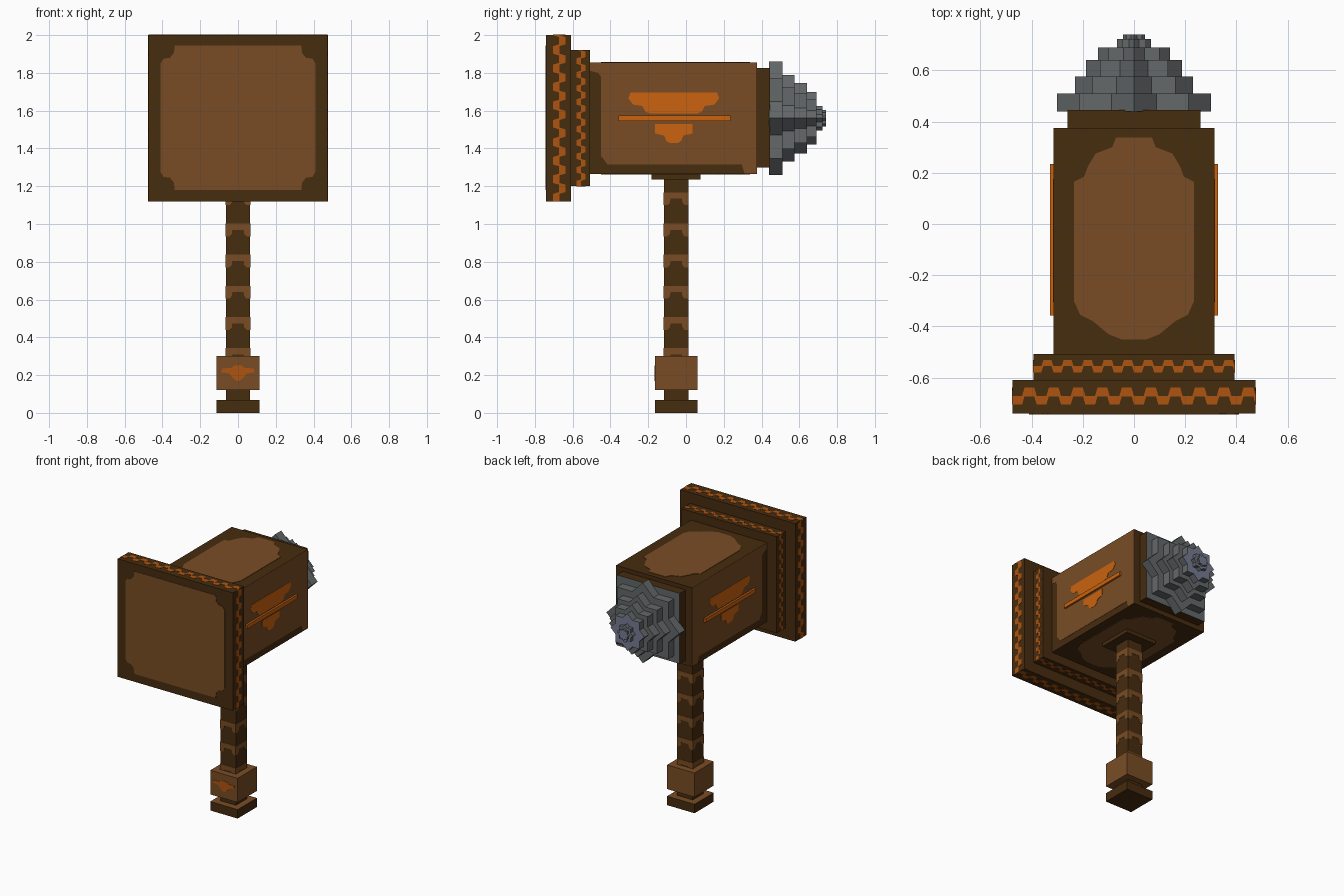
import bpy, bmesh, math

if "Cube" in bpy.data.objects:
    bpy.data.objects.remove(bpy.data.objects["Cube"])


def material(name, rgb):
    m = bpy.data.materials.new(name)
    m.diffuse_color = (*rgb, 1)
    m.use_nodes = True
    m.node_tree.nodes["Principled BSDF"].inputs["Base Color"].default_value = m.diffuse_color
    return m


BROWN = material("brown", (0.19, 0.073, 0.018))
DARK = material("dark_brown", (0.062, 0.025, 0.0048))
ORANGE = material("bright_orange", (0.60, 0.125, 0.005))
RUST = material("rust_orange", (0.42, 0.09, 0.005))
GREY = material("grey", (0.127, 0.138, 0.143))
BLUE = material("blue_grey", (0.18, 0.195, 0.28))


def prism(name, pts, axis, start, end, mats, cap_index=0):
    """Extrude an outline along an axis; cap_index colours the end cap."""
    def co(p, d):
        c = list(p)
        c.insert(axis, d)
        return c
    bm = bmesh.new()
    a = [bm.verts.new(co(p, start)) for p in pts]
    b = [bm.verts.new(co(p, end)) for p in pts]
    bm.faces.new(a)
    bm.faces.new(b).material_index = cap_index
    n = len(pts)
    for i in range(n):
        j = (i + 1) % n
        bm.faces.new((a[i], a[j], b[j], b[i]))
    bmesh.ops.recalc_face_normals(bm, faces=bm.faces)
    me = bpy.data.meshes.new(name)
    bm.to_mesh(me)
    bm.free()
    for m in mats:
        me.materials.append(m)
    ob = bpy.data.objects.new(name, me)
    bpy.context.collection.objects.link(ob)
    return ob


def box(name, x, y, z, mats, axis=2, cap_index=0):
    r = [x, y, z]
    start, end = r.pop(axis)
    (a0, a1), (b0, b1) = r
    return prism(name, [(a0, b0), (a1, b0), (a1, b1), (a0, b1)],
                 axis, start, end, mats, cap_index)


def plate(name, pts, axis, pos, sign, mat, t=0.003):
    return prism(name, pts, axis, pos - sign * t, pos + sign * t, [mat])


def mirror(half, centre=0):
    """Complete an outline that is symmetric about a = centre."""
    return half + [(2 * centre - a, b) for a, b in reversed(half)]


def wave(lo, hi, periods, mid, amp, half):
    """Outline of a stepped wavy band running from lo to hi."""
    p = (hi - lo) / periods
    line = []
    for k in range(periods):
        for f, s in ((0, -1), (0.4, -1), (0.5, 1), (0.9, 1)):
            line.append((lo + (k + f) * p, mid + s * amp))
    line.append((hi, mid - amp))
    return ([(a, b + half) for a, b in line]
            + [(a, b - half) for a, b in reversed(line)])


# Hammer head
box("striking_plate", (-.475, .475), (-.74, -.61), (1.12, 2), [DARK])
box("stepped_plate", (-.393, .393), (-.61, -.507), (1.2, 1.92), [DARK])
box("head_body", (-.312, .312), (-.507, .375), (1.265, 1.855), [DARK])
box("spike_collar", (-.26, .26), (.375, .445), (1.3, 1.825),
    [DARK, GREY], axis=1, cap_index=1)

# Striking face panel with notched corners
corner = [(.335, 1.945), (.34, 1.905), (.36, 1.88), (.395, 1.875), (.41, 1.85)]
right = corner + [(x, 3.125 - z) for x, z in reversed(corner)]
plate("striking_panel", mirror(right), 1, -.74, -1, BROWN)

# Wavy trim around both plates
for label, hx, z0, z1, nx, nz, mid, amp, half in (
        ("striking", .475, 1.12, 2, 10, 9, -.672, .016, .017),
        ("stepped", .393, 1.2, 1.92, 10, 10, -.555, .012, .012)):
    flat = wave(-hx, hx, nx, mid, amp, half)
    tall = [(b, a) for a, b in wave(z0, z1, nz, mid, amp, half)]
    plate(label + "_trim_top", flat, 2, z1, 1, RUST, .002)
    plate(label + "_trim_bottom", flat, 2, z0, -1, RUST, .002)
    for s, side in ((1, "right"), (-1, "left")):
        plate(f"{label}_trim_{side}", tall, 0, s * hx, s, RUST, .002)

# Rounded panels on the top and bottom of the head
oval = mirror([(.07, .338), (.085, .30), (.15, .275), (.18, .225), (.195, .185),
               (.235, .165), (.235, -.30), (.21, -.355), (.16, -.38),
               (.10, -.43), (.05, -.45)])
plate("head_top_panel", oval, 2, 1.855, 1, BROWN)
plate("head_bottom_panel", oval, 2, 1.265, -1, BROWN)

# Side panels and orange ornaments
side_panel = [(-.507, 1.855), (.375, 1.855), (.375, 1.267), (.31, 1.267),
              (.295, 1.315), (-.415, 1.315), (-.45, 1.36), (-.45, 1.78),
              (-.465, 1.8), (-.507, 1.81)]
upper = mirror([(.165, 1.695), (.175, 1.665), (.15, 1.632), (.10, 1.625),
                (.085, 1.595), (.06, 1.585)], -.065)
lower = mirror([(.035, 1.53), (.035, 1.48), (-.015, 1.468), (-.025, 1.44),
                (-.045, 1.428)], -.065)
for s, side in ((1, "right"), (-1, "left")):
    plate("side_panel_" + side, side_panel, 0, s * .312, s, BROWN, .002)
    plate("upper_ornament_" + side, upper, 0, s * .312, s, ORANGE, .004)
    plate("lower_ornament_" + side, lower, 0, s * .312, s, ORANGE, .004)
    box("ornament_bar_" + side, sorted((s * .30, s * .328)), (-.357, .235),
        (1.545, 1.575), [ORANGE])

# Stepped spike made of eight-pointed stars
rings = [(.445, .51, .30), (.51, .575, .23), (.575, .64, .187),
         (.64, .69, .14), (.69, .722, .066), (.722, .74, .043)]
inner = math.cos(math.pi / 4) / math.cos(math.pi / 8)
for i, (y0, y1, r) in enumerate(rings):
    star = []
    for k in range(16):
        d = r * (inner if k % 2 else 1)
        star.append((d * math.cos(k * math.pi / 8),
                     1.56 + d * math.sin(k * math.pi / 8)))
    prism(f"spike_ring_{i + 1}", star, 1, y0 - .005, y1,
          [GREY, BLUE], 1 if r < .15 else 0)

# Handle, collar and pommel
CY, H = -.052, .064
box("handle", (-H, H), (CY - H, CY + H), (.03, 1.25), [DARK])
box("handle_collar", (-.13, .13), (CY - .13, CY + .13), (1.235, 1.27), [DARK])
box("pommel_block", (-.113, .113), (CY - .113, CY + .113), (.12, .3), [BROWN])
box("pommel_base", (-.113, .113), (CY - .113, CY + .113), (0, .067),
    [DARK, BROWN], cap_index=1)

# Notched light bands on the four sides of the handle
for i in range(6):
    top = 1.168 - i * .165
    half = [(H, top), (H, top - .068), (.045, top - .068),
            (.033, top - .055), (.03, top - .034)]
    band = mirror(half)
    for s in (1, -1):
        plate(f"handle_band_{i}_y{s}", band, 1, CY + s * H, s, BROWN, .002)
        plate(f"handle_band_{i}_x{s}", [(a + CY, b) for a, b in band],
              0, s * H, s, BROWN, .002)

# Small winged ornament on the pommel front
wings = mirror([(.02, .25), (.035, .238), (.085, .235), (.088, .215),
                (.045, .208), (.03, .188), (.008, .17)])
plate("pommel_ornament", wings, 1, CY - .113, -1, RUST)
